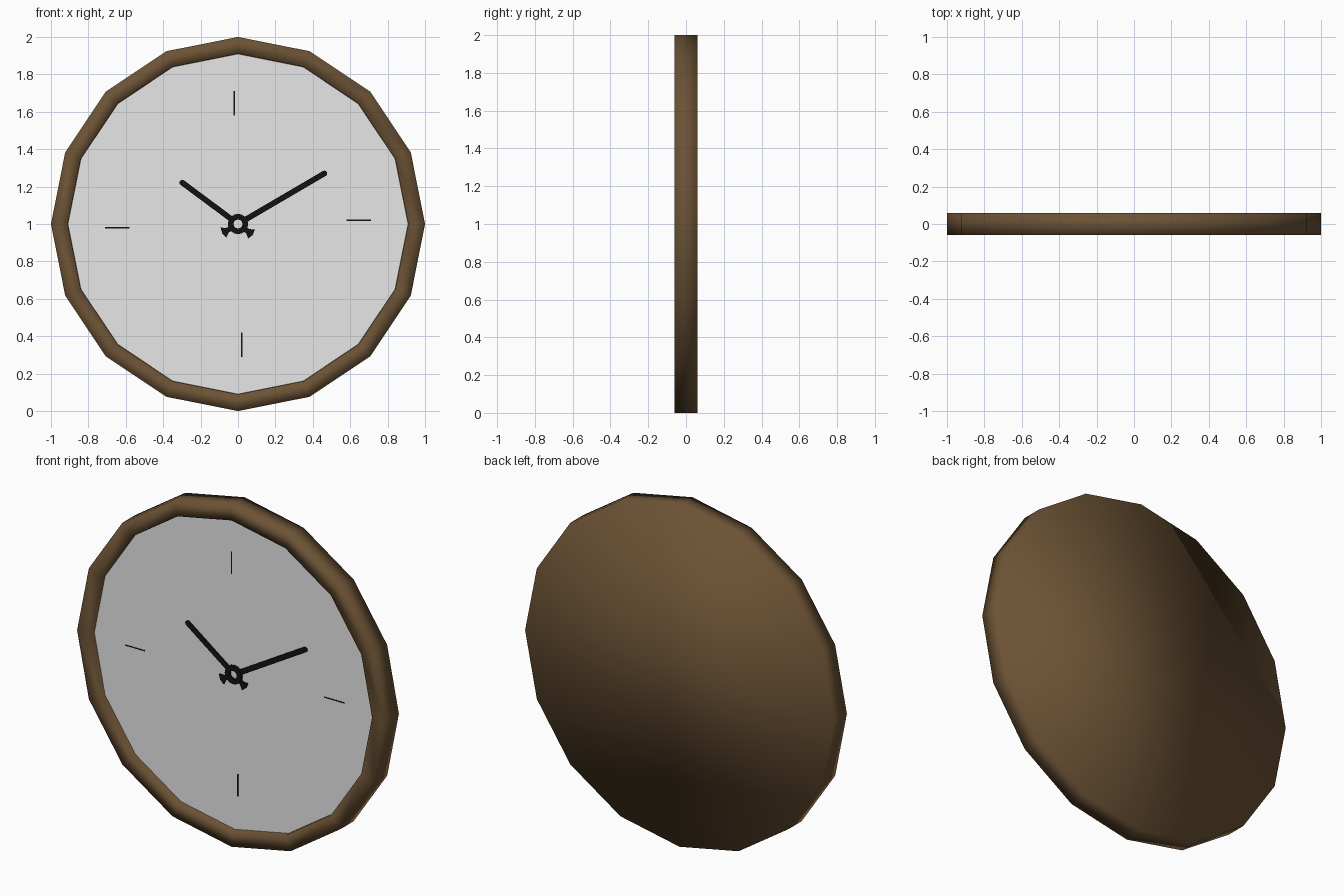
import bpy, bmesh, math

if "Cube" in bpy.data.objects:
    bpy.data.objects.remove(bpy.data.objects["Cube"])

SIDES = 16
CZ = 1.0  # height of the clock centre


def material(name, rgb):
    m = bpy.data.materials.new(name)
    m.diffuse_color = (*rgb, 1.0)
    m.use_nodes = True
    m.node_tree.nodes["Principled BSDF"].inputs["Base Color"].default_value = m.diffuse_color
    return m


WOOD = material("brown wood", (0.149, 0.085, 0.035))
WHITE = material("off white", (0.80, 0.80, 0.80))
BLACK = material("black", (0.006, 0.006, 0.006))


def finish(name, bm, mat, smooth=False):
    bmesh.ops.recalc_face_normals(bm, faces=bm.faces)
    for f in bm.faces:
        f.smooth = smooth
    me = bpy.data.meshes.new(name)
    bm.to_mesh(me)
    bm.free()
    me.materials.append(mat)
    ob = bpy.data.objects.new(name, me)
    bpy.context.collection.objects.link(ob)
    return ob


def circle(bm, r, y, n):
    return [bm.verts.new((r * math.cos(2 * math.pi * i / n), y,
                          CZ + r * math.sin(2 * math.pi * i / n))) for i in range(n)]


def lathe(name, profile, mat, n, closed=False, smooth=False):
    """Rings of (radius, y); closed joins last to first, otherwise the ends are capped."""
    bm = bmesh.new()
    rings = [circle(bm, r, y, n) for r, y in profile]
    pairs = list(zip(rings, rings[1:]))
    if closed:
        pairs.append((rings[-1], rings[0]))
    else:
        bm.faces.new(rings[0])
        bm.faces.new(rings[-1])
    for a, b in pairs:
        for i in range(n):
            j = (i + 1) % n
            bm.faces.new((a[i], a[j], b[j], b[i]))
    return finish(name, bm, mat, smooth)


def plate(name, outline, angle, y0, y1, mat):
    """Flat outline (along, across) turned to an angle around the clock centre."""
    bm = bmesh.new()
    c, s = math.cos(angle), math.sin(angle)
    a, b = [[bm.verts.new((u * c - v * s, y, CZ + u * s + v * c)) for u, v in outline]
            for y in (y0, y1)]
    bm.faces.new(a)
    bm.faces.new(b)
    n = len(a)
    for i in range(n):
        j = (i + 1) % n
        bm.faces.new((a[i], a[j], b[j], b[i]))
    return finish(name, bm, mat)


# Wooden case with a raised rim and closed back
lathe("case", [(1.0, 0.06), (1.0, -0.06), (0.91, -0.06), (0.91, -0.025)], WOOD, SIDES, smooth=True)

# Recessed dial
lathe("dial", [(0.909, -0.025), (0.909, -0.03)], WHITE, SIDES)

# Hairline hour marks at the four quarters
for k in range(4):
    plate(f"hour_mark_{k + 1}", [(0.58, 0.017), (0.71, 0.017), (0.71, 0.023), (0.58, 0.023)],
          k * math.pi / 2, -0.032, -0.029, BLACK)


# Hands with rounded tip, plus a flared tail behind the hub
def hand(name, tip_x, tip_z, y):
    length, angle = math.hypot(tip_x, tip_z), math.atan2(tip_z, tip_x)
    w = 0.015
    tip = [(length - w + w * math.cos(t), w * math.sin(t))
           for t in [math.pi * (i / 6 - 0.5) for i in range(7)]]
    plate(name, [(0.04, -w)] + tip + [(0.04, w)], angle, y, y + 0.008, BLACK)
    plate(name + "_tail", [(-0.04, -0.014), (-0.065, -0.014), (-0.09, -0.03),
                           (-0.098, 0.0), (-0.09, 0.03), (-0.065, 0.014), (-0.04, 0.014)],
          angle, y, y + 0.008, BLACK)


hand("hour_hand", -0.31, 0.23, -0.042)
hand("minute_hand", 0.475, 0.278, -0.045)

# Hub ring
lathe("hub_ring", [(0.054, -0.046), (0.024, -0.046), (0.024, -0.033), (0.054, -0.033)],
      BLACK, 16, closed=True)
